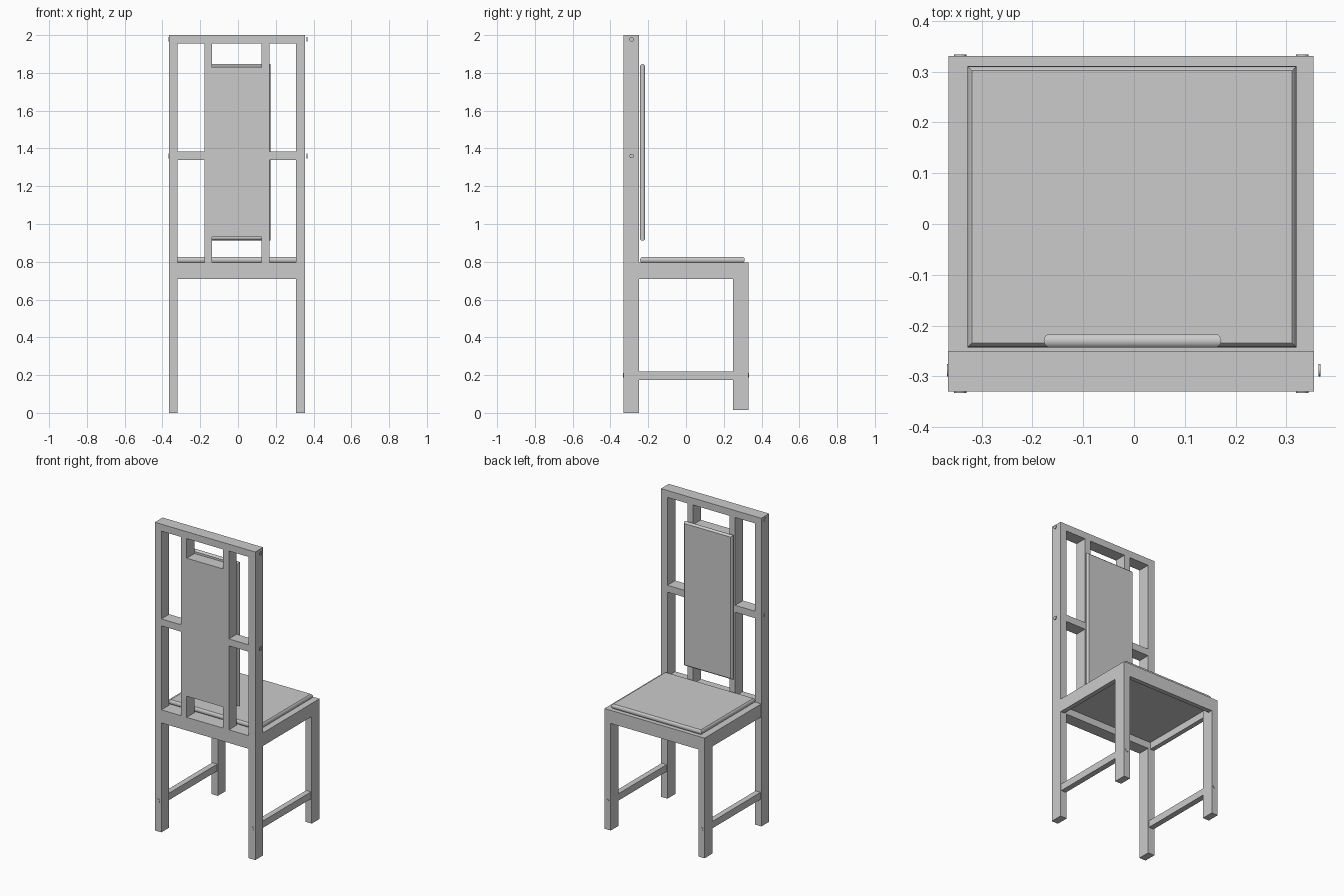
import bpy, bmesh, math

if "Cube" in bpy.data.objects:
    bpy.data.objects.remove(bpy.data.objects["Cube"])

XL, XR = -0.366, 0.355      # outer frame sides
YB, YP, YF = -0.33, -0.25, 0.331   # post back, post inner face, seat front
APRON = 0.03


def box(name, x0, x1, y0, y1, z0, z1):
    bpy.ops.mesh.primitive_cube_add(size=1, location=((x0 + x1) / 2, (y0 + y1) / 2, (z0 + z1) / 2))
    ob = bpy.context.object
    ob.name = name
    ob.scale = (x1 - x0, y1 - y0, z1 - z0)
    bpy.ops.object.transform_apply(location=False, rotation=False, scale=True)
    return ob


def cushion(name, loc, w, h, t, r, rot=0.0):
    """Slab with rounded edge profile and mitred corners, thickness along local z."""
    bm = bmesh.new()
    top = math.radians(60)
    rings = []
    for i in range(-3, 4):
        a = top * i / 3
        inset = r * (1 - math.cos(a)) / (1 - math.cos(top))
        x, y, z = w / 2 - inset, h / 2 - inset, t / 2 * math.sin(a) / math.sin(top)
        rings.append([bm.verts.new((sx * x, sy * y, z)) for sx, sy in ((-1, -1), (1, -1), (1, 1), (-1, 1))])
    for a, b in zip(rings, rings[1:]):
        for i in range(4):
            j = (i + 1) % 4
            bm.faces.new((a[i], a[j], b[j], b[i]))
    bm.faces.new(rings[0][::-1])
    bm.faces.new(rings[-1])
    me = bpy.data.meshes.new(name)
    bm.to_mesh(me)
    bm.free()
    ob = bpy.data.objects.new(name, me)
    bpy.context.collection.objects.link(ob)
    ob.location = loc
    ob.rotation_euler = (rot, 0, 0)
    bpy.ops.object.select_all(action='DESELECT')
    ob.select_set(True)
    bpy.context.view_layer.objects.active = ob
    bpy.ops.object.shade_smooth_by_angle(angle=math.radians(30))


def peg(name, loc, depth, axis):
    rot = (0, math.pi / 2, 0) if axis == 'x' else (math.pi / 2, 0, 0)
    bpy.ops.mesh.primitive_cylinder_add(vertices=16, radius=0.012, depth=depth, location=loc, rotation=rot)
    bpy.context.object.name = name
    bpy.ops.object.shade_smooth_by_angle(angle=math.radians(35))


# Posts, front legs, side stretchers, side aprons and leg pegs
for side, x0, x1, s in (("left", XL, XL + 0.047, 1), ("right", XR - 0.047, XR, -1)):
    xc = (x0 + x1) / 2
    box("back_post_" + side, x0, x1, YB, YP, 0, 2)
    box("front_leg_" + side, x0 + 0.001, x1 - 0.001, 0.25, YF, 0.015, 0.76)
    box("stretcher_" + side, xc - 0.018, xc + 0.018, -0.252, 0.252, 0.175, 0.22)
    outer = x0 + 0.001 if s > 0 else x1 - 0.001
    lo, hi = sorted((outer, outer + s * APRON))
    box("side_apron_" + side, lo, hi, YP - 0.001, YF, 0.71, 0.76)
    for end, y in (("back", -0.329), ("front", 0.33)):
        peg(f"leg_peg_{end}_{side}", (xc, y, 0.2), 0.007, 'y')

# Seat board, aprons and cushion
box("seat_board", XL + 0.001, XR - 0.001, YP - 0.001, YF, 0.755, 0.795)
box("front_apron", XL + 0.001, XR - 0.001, YF - APRON, YF, 0.71, 0.76)
box("back_apron", XL + 0.046, XR - 0.046, YB, YP, 0.71, 0.795)
cushion("seat_cushion", (-0.004, 0.034, 0.81), 0.648, 0.554, 0.031, 0.009)

# Backrest rails, slats, flush centre panel and pad
box("top_rail", XL + 0.046, XR - 0.046, YB, YP, 1.955, 2)
box("mid_rail_left", XL + 0.046, -0.177, YB, YP, 1.34, 1.385)
box("mid_rail_right", 0.165, XR - 0.046, YB, YP, 1.34, 1.385)
box("back_slat_left", -0.178, -0.137, YB, YP, 0.794, 1.956)
box("back_slat_right", 0.124, 0.166, YB, YP, 0.794, 1.956)
box("back_panel", -0.14, 0.125, YB, YP, 0.932, 1.828)
cushion("back_pad", (-0.003, -0.230, 1.379), 0.35, 0.935, 0.027, 0.009, math.pi / 2)

# Pegs on the sides of the back posts
for label, z in (("mid", 1.36), ("top", 1.977)):
    peg("rail_peg_left_" + label, (-0.3655, -0.288, z), 0.006, 'x')
    peg("rail_peg_right_" + label, (0.3655, -0.288, z), 0.004, 'x')
